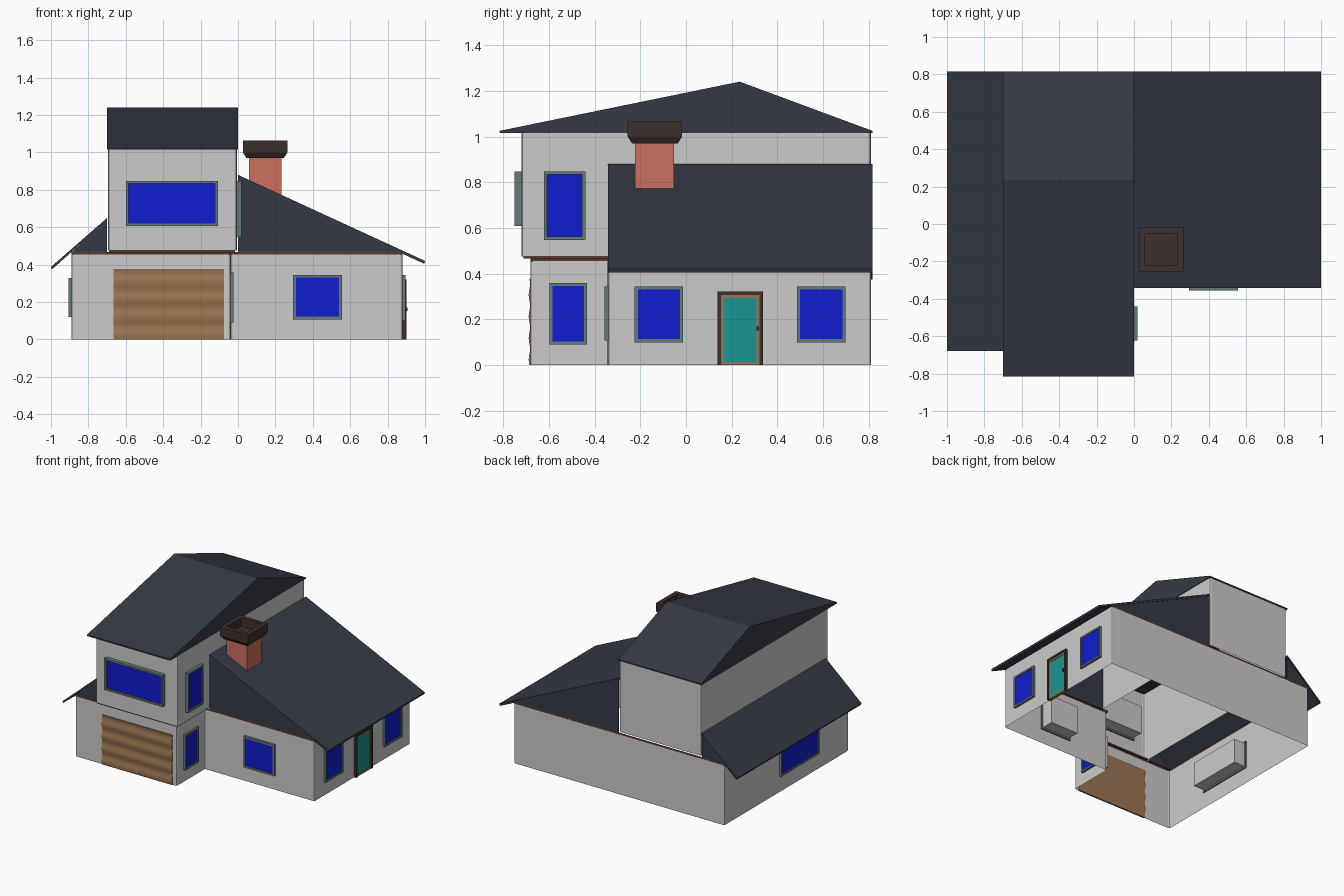
import bpy, bmesh, math

if "Cube" in bpy.data.objects:
    bpy.data.objects.remove(bpy.data.objects["Cube"])

def mat(name, r, g, b):
    m = bpy.data.materials.new(name)
    m.diffuse_color = (r, g, b, 1)
    m.use_nodes = True
    m.node_tree.nodes["Principled BSDF"].inputs["Base Color"].default_value = m.diffuse_color
    return m

ROOF = mat("slate", .036, .042, .058)
BLUE = mat("glass_blue", .005, .012, .62)
FRAME = mat("frame_grey_green", .13, .2, .19)
TEAL = mat("teal", .01, .3, .28)
WOOD = mat("wood", .33, .18, .085)
BRICK = mat("brick", .6, .16, .115)
DARK = mat("dark_brown", .045, .03, .026)
TRIM = mat("red_brown", .1, .04, .03)

def finish(name, bm, m=None):
    bmesh.ops.recalc_face_normals(bm, faces=bm.faces[:])
    me = bpy.data.meshes.new(name)
    bm.to_mesh(me)
    bm.free()
    if m:
        me.materials.append(m)
    ob = bpy.data.objects.new(name, me)
    bpy.context.collection.objects.link(ob)
    return ob

def add_box(bm, lo, hi):
    vs = bmesh.ops.create_cube(bm, size=1)["verts"]
    for v in vs:
        v.co = [(a + b) / 2 + c * (b - a) for a, b, c in zip(lo, hi, v.co)]

def boxes(name, items, m=None):
    bm = bmesh.new()
    for lo, hi in items:
        add_box(bm, lo, hi)
    return finish(name, bm, m)

def prism(name, profile, axis, a, b, m):
    """Extrude a (horizontal, z) profile along x or y from a to b."""
    bm = bmesh.new()
    put = (lambda h, z, t: (h, t, z)) if axis == "y" else (lambda h, z, t: (t, h, z))
    face = bm.faces.new([bm.verts.new(put(h, z, a)) for h, z in profile])
    ext = bmesh.ops.extrude_face_region(bm, geom=[face], use_keep_orig=True)["geom"]
    for v in ext:
        if isinstance(v, bmesh.types.BMVert):
            v.co["xyz".index(axis)] = b
    return finish(name, bm, m)

def walls(name, outline, z0, z1, m=None, bevel=0.0):
    """Open shell standing on an outline, with softened corners."""
    bm = bmesh.new()
    lo = [bm.verts.new((x, y, z0)) for x, y in outline]
    hi = [bm.verts.new((x, y, z1)) for x, y in outline]
    n = len(outline)
    for i in range(n):
        j = (i + 1) % n
        bm.faces.new((lo[i], lo[j], hi[j], hi[i]))
    if bevel:
        ed = [e for e in bm.edges if abs(e.verts[0].co.z - e.verts[1].co.z) > .01]
        bmesh.ops.bevel(bm, geom=ed, offset=bevel, segments=2, profile=.5, affect="EDGES")
    return finish(name, bm, m)

def on_wall(side, wall, u0, u1, z0, z1, n0, n1):
    """Box corners on a wall; n is the distance outwards."""
    s = 1 if side == "+x" else -1
    a, b = sorted((wall + s * n0, wall + s * n1))
    if side == "-y":
        return (u0, a, z0), (u1, b, z1)
    return (a, u0, z0), (b, u1, z1)

def border(side, wall, u0, u1, z0, z1, w, n0, n1, sill=True):
    spans = [(u0, u0 + w, z0, z1), (u1 - w, u1, z0, z1), (u0 + w, u1 - w, z1 - w, z1)]
    if sill:
        spans.append((u0 + w, u1 - w, z0, z0 + w))
    return [on_wall(side, wall, *s, n0, n1) for s in spans]

def window(name, side, wall, u0, u1, z0, z1, out=.016):
    boxes(name + "_frame", border(side, wall, u0, u1, z0, z1, .014, -.01, out), FRAME)
    g = (u0 + .013, u1 - .013, z0 + .013, z1 - .013)
    boxes(name + "_glass", [on_wall(side, wall, *g, -.005, out * .6)], BLUE)
    boxes(name + "_inner_box", [on_wall(side, wall, *g, -.1, -.006)])

# Ground floor and upper floor shells
FOOT = [(-.89, -.68), (-.04, -.68), (-.04, -.34), (.88, -.34), (.88, .81), (-.89, .81)]
walls("ground_walls", FOOT, 0, .455, bevel=.01)
walls("wall_top_trim", FOOT, .452, .468, TRIM)
walls("upper_walls", [(-.695, -.72), (-.005, -.72), (-.005, .81), (-.695, .81)], .475, 1.02, bevel=.015)
boxes("upper_floor_lip", [((-.69, -.71, .466), (-.015, -.67, .478)),
                          ((-.05, -.67, .466), (-.015, -.34, .478))], TRIM)

# Roofs
prism("upper_roof", [(-.815, 1.015), (.815, 1.015), (.815, 1.025), (.235, 1.24), (-.815, 1.025)],
      "x", -.70, 0, ROOF)
prism("right_roof", [(0, .88), (1, .42), (.995, .405), (0, .865)], "y", -.342, .815, ROOF)
prism("left_roof", [(-.70, .65), (-1, .388), (-.995, .375), (-.70, .635)], "y", -.68, .815, ROOF)
for i, y in enumerate((-.34, .802)):
    prism(f"right_gable_{i}", [(0, .465), (.87, .465), (0, .87)], "y", y, y + .008, ROOF)
for i, y in enumerate((-.678, .802)):
    prism(f"left_gable_{i}", [(-.70, .465), (-.89, .465), (-.70, .64)], "y", y, y + .008, ROOF)

# Chimney with a flared, hollow cap
boxes("chimney", [((.058, -.222, .74), (.232, -.052, .985))], BRICK)
bm = bmesh.new()
cx, cy = .145, -.136
rings = []
for r, z in [(.087, .97), (.1, .97), (.119, 1.0), (.119, 1.065), (.086, 1.065), (.086, 1.0)]:
    rings.append([bm.verts.new((cx + sx * r, cy + sy * r, z))
                  for sx, sy in ((-1, -1), (1, -1), (1, 1), (-1, 1))])
for a, b in zip(rings, rings[1:]):
    for i in range(4):
        j = (i + 1) % 4
        bm.faces.new((a[i], a[j], b[j], b[i]))
bm.faces.new(rings[-1])
finish("chimney_cap", bm, DARK)

# Windows
window("front_window", "-y", -.34, .295, .555, .108, .345)
window("upper_front_window", "-y", -.72, -.6, -.108, .608, .848, .03)
window("upper_side_window", "+x", -.005, -.622, -.44, .548, .848, .024)
window("garage_side_window", "+x", -.04, -.597, -.433, .09, .36)
window("right_window_front", "+x", .88, -.225, -.013, .1, .345)
window("right_window_back", "+x", .88, .485, .698, .1, .345)
window("left_window", "-x", -.89, -.31, .15, .12, .33)

# Entrance door
boxes("door_frame_outer", border("+x", .88, .138, .336, 0, .322, .014, -.01, .02, False), DARK)
boxes("door_frame_inner", border("+x", .88, .152, .322, 0, .308, .014, -.01, .014), WOOD)
boxes("door_panel", [on_wall("+x", .88, .165, .309, .013, .295, -.01, .01)], TEAL)
boxes("door_handle", [on_wall("+x", .88, .308, .32, .152, .17, .01, .026)], DARK)

# Gently corrugated garage door
N = 32
wave = [(-.685 - .003 * math.sin(i / N * 8 * math.pi), .378 * i / N) for i in range(N + 1)]
prism("garage_door", wave + [(y + .012, z) for y, z in reversed(wave)], "x", -.665, -.075, WOOD)
